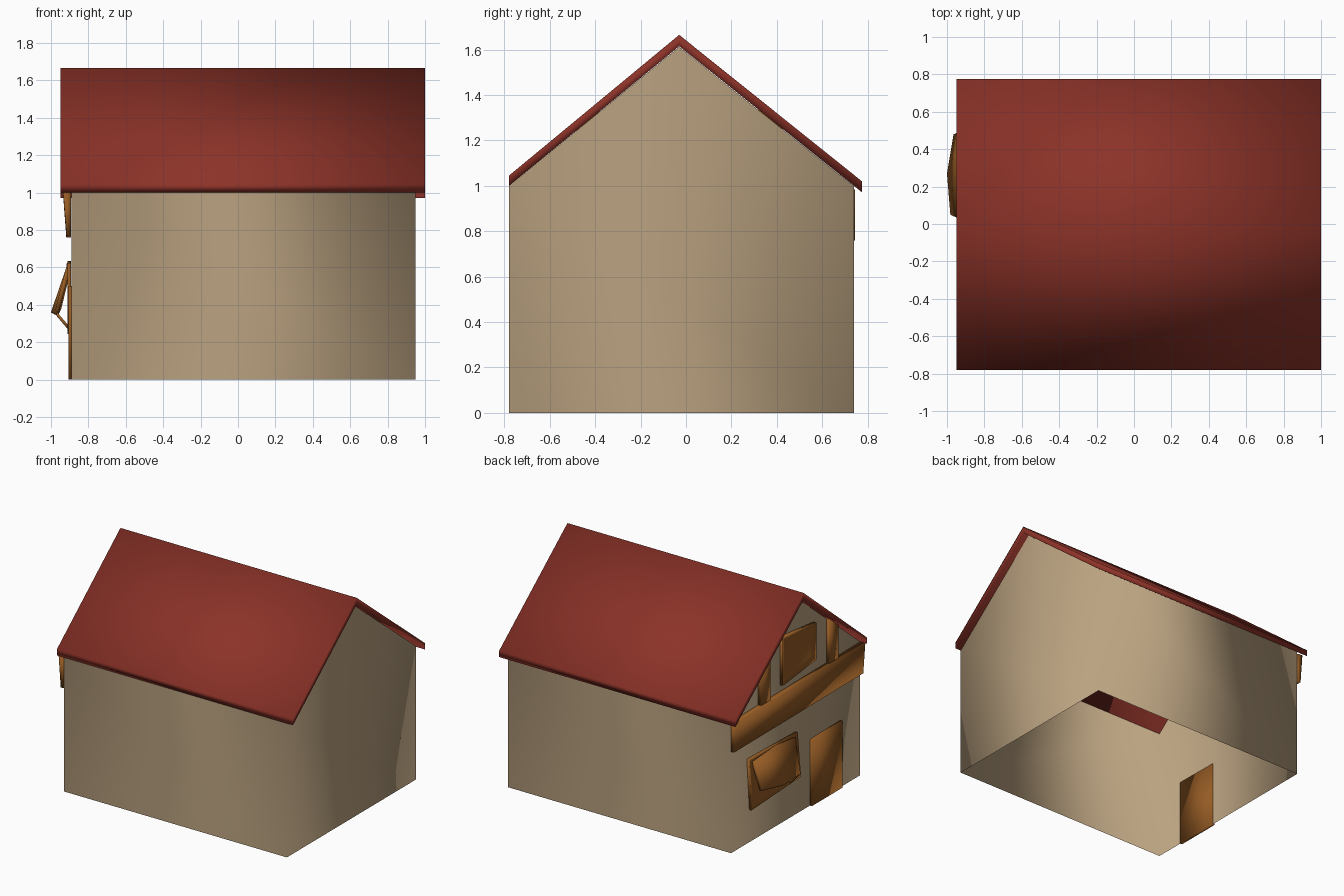
import bpy, bmesh
from mathutils import Vector

if "Cube" in bpy.data.objects:
    bpy.data.objects.remove(bpy.data.objects["Cube"])


def material(name, rgb):
    m = bpy.data.materials.new(name)
    m.diffuse_color = (*rgb, 1)
    m.use_nodes = True
    m.node_tree.nodes["Principled BSDF"].inputs["Base Color"].default_value = m.diffuse_color
    return m


PLASTER = material("beige plaster", (0.49, 0.36, 0.215))
TILE = material("red roof", (0.26, 0.032, 0.021))
WOOD = material("brown wood", (0.30, 0.105, 0.018))
WALL_X = -0.89


def finish(bm, name, mat):
    bmesh.ops.recalc_face_normals(bm, faces=bm.faces)
    for f in bm.faces:
        f.smooth = True
    me = bpy.data.meshes.new(name)
    bm.to_mesh(me)
    bm.free()
    me.materials.append(mat)
    ob = bpy.data.objects.new(name, me)
    bpy.context.collection.objects.link(ob)
    return ob


def prism(name, back, front, mat, inset=0, depth=0, skip=None):
    """Join two matching outlines; optionally inset and recess the front face."""
    bm = bmesh.new()
    a = [bm.verts.new(p) for p in back]
    b = [bm.verts.new(p) for p in front]
    n = len(a)
    bm.faces.new(a)
    cap = bm.faces.new(b[::-1])
    for i in range(n):
        if i != skip:
            j = (i + 1) % n
            bm.faces.new((a[i], b[i], b[j], a[j]))
    bmesh.ops.recalc_face_normals(bm, faces=bm.faces)
    if inset:
        bmesh.ops.inset_region(bm, faces=[cap], thickness=inset)
        for v in cap.verts:
            v.co.x += depth
    return finish(bm, name, mat)


def trim(name, pts, out, inset=0, depth=0, sink=-0.004):
    """Timber piece on the -x gable: (y, z[, projection]) outline."""
    back = [(WALL_X + (-sink if sink > 0 else sink), p[0], p[1]) for p in pts]
    if sink > 0:
        back = [(WALL_X + sink, p[0], p[1]) for p in pts]
    front = [(WALL_X - (p[2] if len(p) > 2 else out), p[0], p[1]) for p in pts]
    return prism(name, back, front, WOOD, inset, depth)


# Walls: thin gabled shell, open underneath and at the roof
gable = [(-0.78, 0), (0.74, 0), (0.74, 0.998), (-0.03, 1.612), (-0.78, 1.0)]
bm = bmesh.new()
a = [bm.verts.new((WALL_X, y, z)) for y, z in gable]
b = [bm.verts.new((0.95, y, z)) for y, z in gable]
bm.faces.new(a[::-1])
bm.faces.new(b)
bm.faces.new((a[1], a[2], b[2], b[1]))
bm.faces.new((b[0], b[4], a[4], a[0]))
finish(bm, "walls", PLASTER)

# Roof: folded slab
slab = [(-0.78, 1.0), (-0.78, 1.045), (-0.03, 1.665),
        (0.775, 1.02), (0.775, 0.972), (-0.03, 1.615)]
bm = bmesh.new()
a = [bm.verts.new((-0.95, y, z)) for y, z in slab]
b = [bm.verts.new((1.0, y, z)) for y, z in slab]
for i in range(6):
    j = (i + 1) % 6
    bm.faces.new((a[i], b[i], b[j], a[j]))
for s in (a, b):
    bm.faces.new((s[0], s[1], s[2], s[5]))
    bm.faces.new((s[5], s[2], s[3], s[4]))
finish(bm, "roof", TILE)

# Cross beam and the two attic posts
trim("cross_beam", [(0.744, 0.76, 0.028), (-0.78, 0.77, 0.028),
                    (-0.78, 1.0, 0.045), (0.744, 0.985, 0.045)], 0.03)
for side in (-1, 1):
    y0, y1 = -0.03 + side * 0.35, -0.03 + side * 0.455
    trim("attic_post", [(y0, 0.97), (y1, 0.97), (y1, 1.255), (y0, 1.34)], 0.03)

# Attic window and lower window: frames with recessed panels
trim("attic_window", [(0.17, 1.04), (-0.225, 1.085), (-0.225, 1.36), (0.17, 1.40)],
     0.03, 0.055, 0.018)
trim("lower_window", [(0.53, 0.245), (-0.055, 0.275), (-0.015, 0.62), (0.56, 0.635)],
     0.022, 0.05, 0.012)

# Door, its back just showing inside
trim("door", [(-0.19, 0), (-0.55, 0), (-0.55, 0.5), (-0.19, 0.495)], 0.016, sink=0.002)

# Shutter propped open from its top edge, bowed at the bottom
outer = [(-0.912, 0.50, 0.605), (-0.965, 0.48, 0.39), (-1.0, 0.27, 0.36),
         (-0.982, 0.05, 0.355), (-0.918, 0.02, 0.60), (-0.915, 0.24, 0.625)]
inner = [(x + 0.02, y, z - 0.012) for x, y, z in outer]
prism("shutter", inner, outer, WOOD)

# Prop stick under the shutter
p0, p1 = Vector((-0.90, 0.06, 0.27)), Vector((-0.97, 0.06, 0.352))
offs = [Vector((0, dy, dz)) for dy, dz in ((-.012, -.012), (.012, -.012), (.012, .012), (-.012, .012))]
prism("prop_stick", [p0 + o for o in offs], [p1 + o for o in offs], WOOD)
